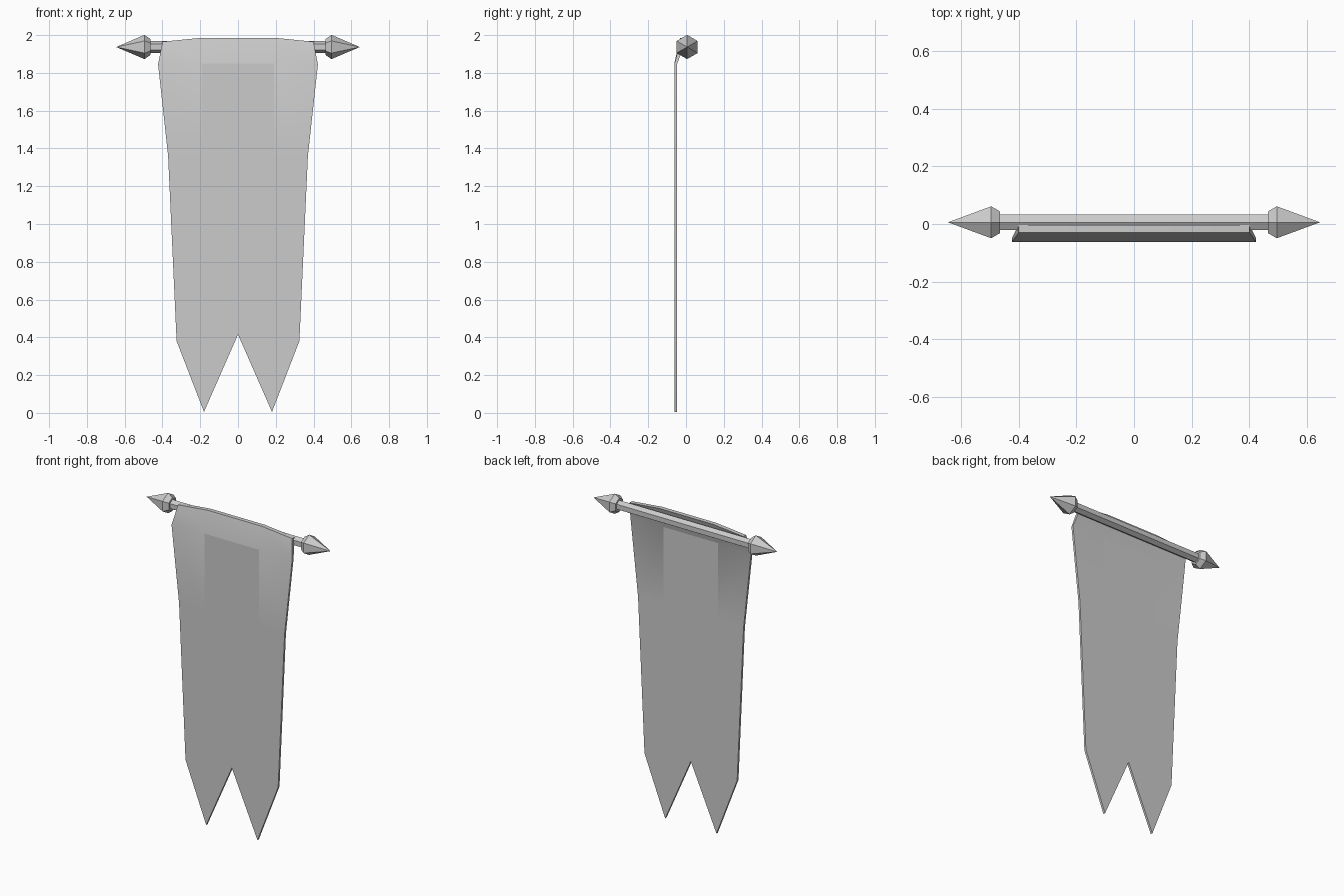
import bpy
import bmesh
from math import sin, cos, pi, radians

cube = bpy.data.objects.get("Cube")
if cube:
    bpy.data.objects.remove(cube, do_unlink=True)

grey = bpy.data.materials.new("light_grey")
grey.use_nodes = True
colour = (0.6, 0.6, 0.6, 1)
grey.diffuse_color = colour
grey.node_tree.nodes["Principled BSDF"].inputs["Base Color"].default_value = colour


def make_object(name, bm):
    bmesh.ops.recalc_face_normals(bm, faces=bm.faces)
    mesh = bpy.data.meshes.new(name)
    bm.to_mesh(mesh)
    bm.free()
    mesh.materials.append(grey)
    obj = bpy.data.objects.new(name, mesh)
    bpy.context.collection.objects.link(obj)
    return obj


def turned(name, profile, side=1, centre=(0.006, 1.937), sides=6):
    """Turn (x, radius) pairs about the rod axis, with a corner on top."""
    bm = bmesh.new()
    rings = []
    for x, r in profile:
        rings.append([bm.verts.new((side * x,
                                    centre[0] + r * sin(2 * pi * i / sides),
                                    centre[1] + r * cos(2 * pi * i / sides)))
                      for i in range(sides)])
    for a, b in zip(rings, rings[1:]):
        for i in range(sides):
            j = (i + 1) % sides
            bm.faces.new((a[i], a[j], b[j], b[i]))
    bm.faces.new(rings[0])
    bm.faces.new(rings[-1])
    bmesh.ops.remove_doubles(bm, verts=bm.verts, dist=0.0005)
    return make_object(name, bm)


# Rod and its spear-shaped ends
turned("rod", [(-0.47, 0.031), (0.47, 0.031)])
for label, side in (("left", 1), ("right", -1)):
    turned(label + "_finial", [(0.464, 0.043), (0.495, 0.064), (0.645, 0.0001)], side)

# Cloth: rows of (outer x, outer z, inner x, inner z, front y, back y)
rows = [(0.40, 1.965, 0.19, 1.986, -0.030, -0.003),
        (0.423, 1.845, 0.19, 1.85, -0.062, -0.048),
        (0.37, 1.36, 0.19, 1.36, -0.062, -0.048)]
tails = [(0.325, 0.38), (0.18, 0.005), (0, 0.415), (-0.18, 0.005), (-0.325, 0.38)]

bm = bmesh.new()
outlines = []
flat_faces = []
for layer in (4, 5):
    grid = []
    for row in rows:
        ox, oz, ix, iz = row[:4]
        y = row[layer]
        grid.append([bm.verts.new((x, y, z)) for x, z in
                     ((-ox, oz), (-ix, iz), (ix, iz), (ox, oz))])
    ends = [bm.verts.new((x, rows[-1][layer], z)) for x, z in tails]
    for r, (a, b) in enumerate(zip(grid, grid[1:])):
        for i in range(3):
            face = bm.faces.new((a[i], a[i + 1], b[i + 1], b[i]))
            if r == 1 and i == 1:
                flat_faces.append(face)
    bm.faces.new(grid[-1] + ends)
    outlines.append(grid[0] + [grid[1][3], grid[2][3]] + ends
                    + [grid[2][0], grid[1][0]])

# Rim joining the front and back of the cloth
front, back = outlines
for i in range(len(front)):
    j = (i + 1) % len(front)
    bm.faces.new((front[i], front[j], back[j], back[i]))
bm.faces.index_update()
flat_ids = [f.index for f in flat_faces]
cloth = make_object("banner_cloth", bm)

# Soft fold at the top, flat panel in the middle
bpy.ops.object.select_all(action='DESELECT')
cloth.select_set(True)
bpy.context.view_layer.objects.active = cloth
bpy.ops.object.shade_smooth_by_angle(angle=radians(30))
for i in flat_ids:
    cloth.data.polygons[i].use_smooth = False
